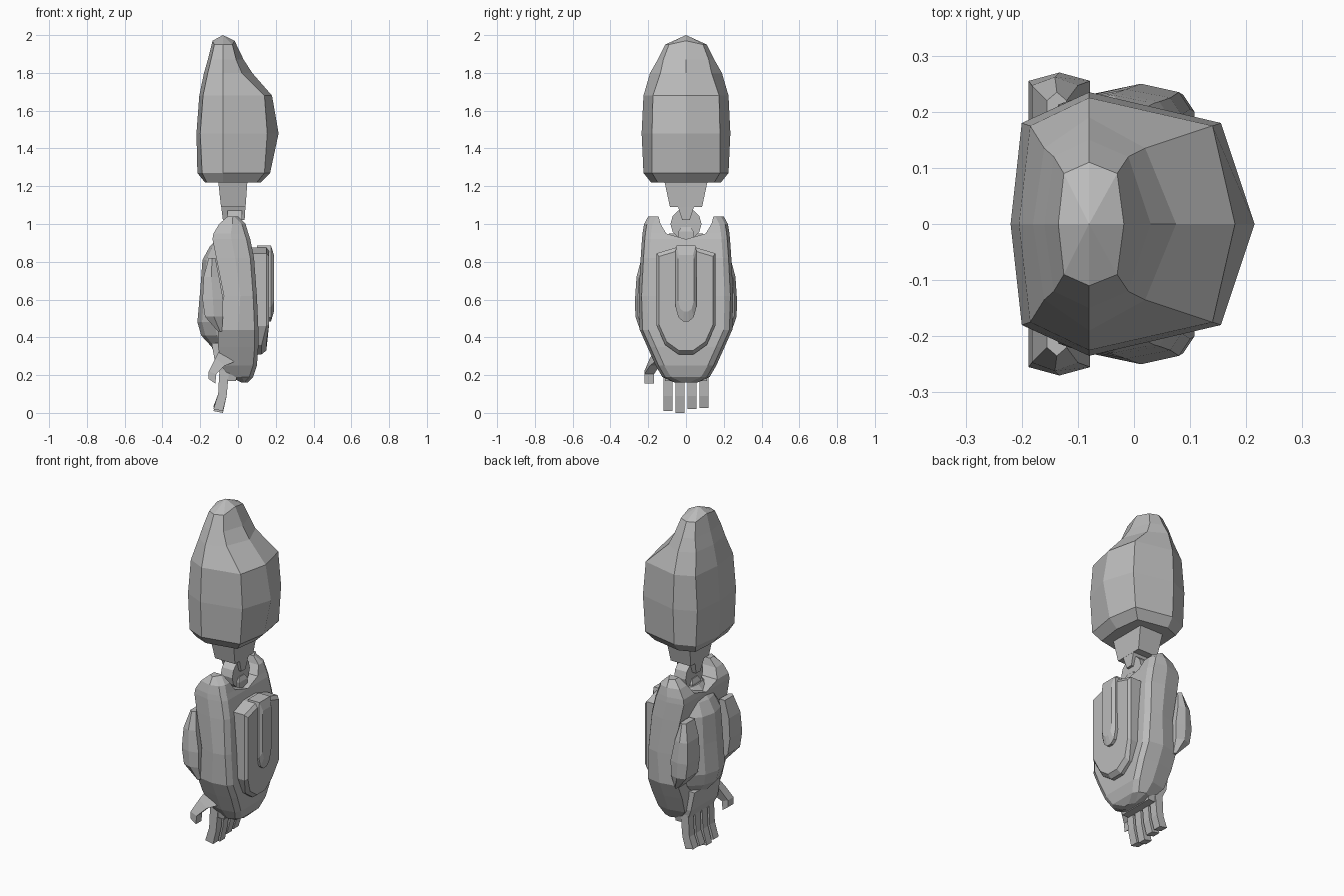
import bpy, bmesh, math

cube = bpy.data.objects.get("Cube")
if cube:
    bpy.data.objects.remove(cube, do_unlink=True)

grey = bpy.data.materials.new("mid grey")
grey.use_nodes = True
grey.diffuse_color = (0.5, 0.5, 0.5, 1)
grey.node_tree.nodes["Principled BSDF"].inputs["Base Color"].default_value = (0.5, 0.5, 0.5, 1)


def loft(name, rings, tip=None, flip=False):
    """Skin equal-length closed rings, capping both ends (or closing on a tip point)."""
    bm = bmesh.new()
    loops = [[bm.verts.new((x, -y if flip else y, z)) for x, y, z in r] for r in rings]
    n = len(loops[0])
    for a, b in zip(loops, loops[1:]):
        for i in range(n):
            j = (i + 1) % n
            bm.faces.new((a[i], a[j], b[j], b[i]))
    bm.faces.new(loops[0])
    if tip:
        t = bm.verts.new(tip)
        for i in range(n):
            bm.faces.new((loops[-1][i], loops[-1][(i + 1) % n], t))
    else:
        bm.faces.new(loops[-1])
    bmesh.ops.recalc_face_normals(bm, faces=bm.faces)
    mesh = bpy.data.meshes.new(name)
    bm.to_mesh(mesh)
    bm.free()
    mesh.materials.append(grey)
    ob = bpy.data.objects.new(name, mesh)
    bpy.context.scene.collection.objects.link(ob)
    return ob


def pair(name, rings):
    loft("left_side_" + name, rings)
    loft("right_side_" + name, rings, flip=True)


def rect(x0, x1, y, z):
    return [(x0, -y, z), (x1, -y, z), (x1, y, z), (x0, y, z)]


# Upper arm: eight-sided rings, outer side leaning in toward the top
def arm_ring(z, x0, xa, xb, x1, ya, yc, drop=0.0):
    m = -0.08
    return [(x1, 0, z), (xb, ya, z - drop), (m, yc, z - drop), (xa, ya, z - drop),
            (x0, 0, z), (xa, -ya, z - drop), (m, -yc, z - drop), (xb, -ya, z - drop)]


loft("upper_arm", [
    arm_ring(1.22, -.175, -.165, .10, .12, .15, .185),
    arm_ring(1.27, -.215, -.19, .14, .17, .18, .225),
    arm_ring(1.48, -.22, -.20, .155, .215, .18, .235),
    arm_ring(1.68, -.205, -.185, .14, .18, .175, .225),
    arm_ring(1.80, -.18, -.16, .02, .075, .135, .19),
    arm_ring(1.87, -.16, -.143, -.01, .03, .12, .15),
    arm_ring(1.97, -.135, -.125, -.03, -.018, .09, .11, .02),
], tip=(-.08, 0, 2.0))

# Elbow: tapered stem, tongue, hinge disc and hub
loft("elbow_stem", [rect(-.09, .04, .085, 1.09), rect(-.105, .05, .115, 1.23)])
loft("elbow_tongue", [rect(-.08, .035, .02, 1.02), rect(-.09, .04, .045, 1.10)])


def disc(x, r, zc, n=12):
    return [(x, r * math.cos(math.tau * i / n), zc + r * math.sin(math.tau * i / n))
            for i in range(n)]


loft("elbow_disc", [disc(-.055, .082, 1.0), disc(.02, .082, 1.0)])
loft("elbow_hub", [rect(-.07, .035, .04, .90), rect(-.07, .035, .04, .96),
                   rect(-.06, .025, .025, .985)])


# Forearm shell halves, forked at the elbow
def shell_ring(z, x0, x1, yi, yo):
    m = (x0 + x1) / 2
    return [(x1, yi, z), (x1, max(yi, yo - .045), z), (x1 - .02, yo - .015, z),
            (m, yo, z), (x0, yo - .02, z), (x0, yi, z)]


pair("forearm_shell", [shell_ring(*r) for r in (
    (1.04, -.055, 0, .145, .20), (1.0, -.10, .04, .135, .222), (.95, -.13, .055, .105, .23),
    (.92, -.135, .065, 0, .233), (.82, -.115, .085, 0, .24), (.62, -.075, .10, 0, .25),
    (.44, -.105, .108, 0, .245), (.35, -.105, .108, 0, .205), (.25, -.09, .10, 0, .16),
    (.19, -.04, .08, 0, .125), (.16, .02, .05, 0, .06))])


# Rounded muscle on the inner side of the forearm
def bulge_ring(z, x, y):
    arc = [(-.03 + (x + .03) * math.sin(math.pi * i / 6), y * math.cos(math.pi * i / 6), z)
           for i in range(7)]
    return arc


loft("forearm_bulge", [bulge_ring(*r) for r in (
    (.95, -.08, .09), (.88, -.15, .14), (.81, -.188, .17), (.65, -.20, .18),
    (.48, -.215, .18), (.41, -.195, .16), (.35, -.14, .12), (.28, -.11, .09))])


# Side pods
def pod_ring(z, x0, x1, yo):
    return [(x0, .14, z), (x0, yo - .015, z), ((x0 + x1) / 2, yo, z),
            (x1, yo - .015, z), (x1, .14, z)]


pair("side_pod", [pod_ring(*r) for r in (
    (.82, -.155, -.12, .235), (.72, -.182, -.10, .262), (.60, -.188, -.078, .27),
    (.51, -.175, -.08, .268), (.43, -.105, -.085, .24))])

# Outer plate with raised rib
PLATE = [(.055, .875), (.155, .845), (.155, .46), (.11, .36), (.04, .31)]
RIB = [(.05, .885), (.055, .86), (.055, .56), (.04, .505), (.015, .485)]


def plate_ring(half, x, s, zc, bottom_x=None):
    pts = half + [(-y, z) for y, z in reversed(half)]
    return [(x if bottom_x is None or z > .4 else bottom_x, y * s, zc + (z - zc) * s)
            for y, z in pts]


loft("outer_plate", [plate_ring(PLATE, .06, 1, .6), plate_ring(PLATE, .15, 1, .6, .125),
                     plate_ring(PLATE, .165, .93, .6, .15)])
loft("raised_rib", [plate_ring(RIB, .10, 1, .69), plate_ring(RIB, .175, 1, .69),
                    plate_ring(RIB, .19, .75, .69)])

# Palm
loft("palm", [rect(-.08, -.01, .11, .17), rect(-.12, 0, .125, .26), rect(-.14, 0, .12, .37)])


# Fingers and thumb: bent square bars
def digit(name, path, width):
    loft(name, [[(x0, y - width, z0), (x1, y - width, z1), (x1, y + width, z1),
                 (x0, y + width, z0)] for y, x0, z0, x1, z1 in path])


for i, y in enumerate((-.095, -.032, .032, .095)):
    low = .0 if i == 1 else .01 + .005 * i
    digit(f"finger_{i + 1}", [(y, -.09, .27, -.03, .25), (y, -.10, .20, -.05, .20),
                              (y, -.105, .10, -.06, .09), (y, -.13, low + .01, -.08, low)], .024)

digit("thumb", [(-.14, -.10, .33, -.02, .27), (-.165, -.12, .29, -.07, .25),
                (-.195, -.155, .22, -.115, .205), (-.195, -.155, .18, -.12, .155)], .026)
